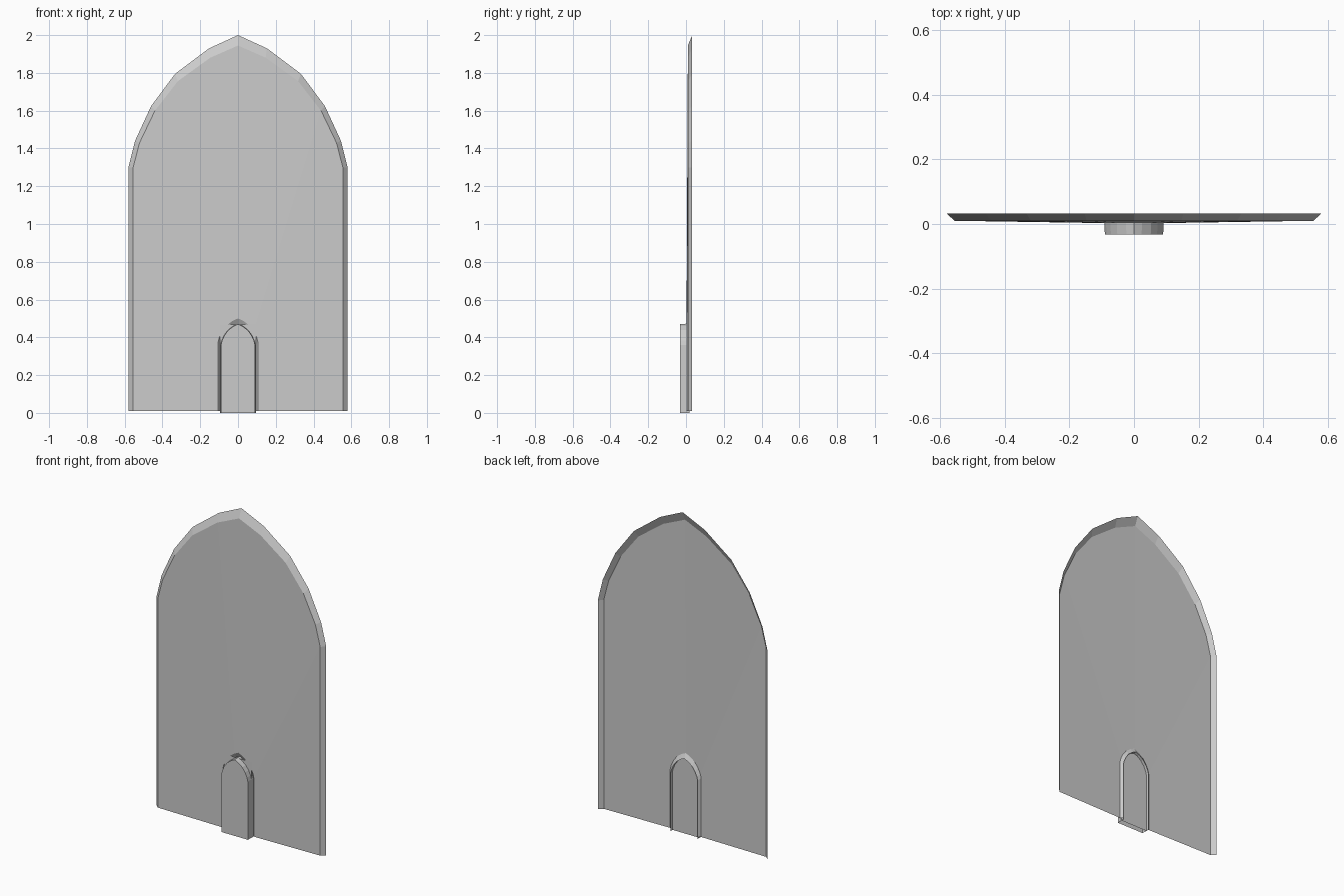
import bpy, bmesh

if "Cube" in bpy.data.objects:
    bpy.data.objects.remove(bpy.data.objects["Cube"])

# Half of the pointed arch curve: (fraction of half width, fraction of rise)
CURVE = [(1, 0), (.94, .2), (.793, .464), (.574, .707), (.264, .9), (0, 1)]


def arch(w, spring, apex, base, y):
    """Pointed arch outline, from bottom left over the apex to bottom right."""
    right = [(w, base)] + [(w * a, spring + (apex - spring) * b) for a, b in CURVE]
    left = [(-x, z) for x, z in right[:-1]]
    return [(x, y, z) for x, z in left + right[::-1]]


def loft(name, sections, cap=False):
    """Open strip through arch outlines, optionally closed by a flat face."""
    bm = bmesh.new()
    rows = [[bm.verts.new(p) for p in arch(*s)] for s in sections]
    for a, b in zip(rows, rows[1:]):
        for i in range(len(a) - 1):
            bm.faces.new((a[i], a[i + 1], b[i + 1], b[i]))
    if cap:
        bm.faces.new(rows[-1])
    bm.normal_update()
    # Face the sheet to the front
    if sum(f.normal.y * f.calc_area() for f in bm.faces) > 0:
        bmesh.ops.reverse_faces(bm, faces=bm.faces[:])
    me = bpy.data.meshes.new(name)
    bm.to_mesh(me)
    bm.free()
    ob = bpy.data.objects.new(name, me)
    bpy.context.collection.objects.link(ob)
    return ob


# Thin wall, open at the back: sloped rim, front face, splayed doorway reveal
loft("arched_wall", [
    (.58, 1.30, 2.0, .01, .033),
    (.555, 1.30, 1.945, .01, .010),
    (.106, .373, .50, .01, .003),
    (.092, .36, .472, .01, .018),
])

# Raised pointed door
loft("arched_door", [
    (.092, .36, .472, 0, .018),
    (.092, .36, .472, 0, 0),
    (.09, .36, .47, 0, -.033),
], cap=True)

# Flat backing panel behind the door
me = bpy.data.meshes.new("door_backing")
me.from_pydata([(-.094, 0, 0), (.094, 0, 0), (.094, 0, .468), (-.094, 0, .468)],
               [], [(0, 1, 2, 3)])
bpy.context.collection.objects.link(bpy.data.objects.new("door_backing", me))
